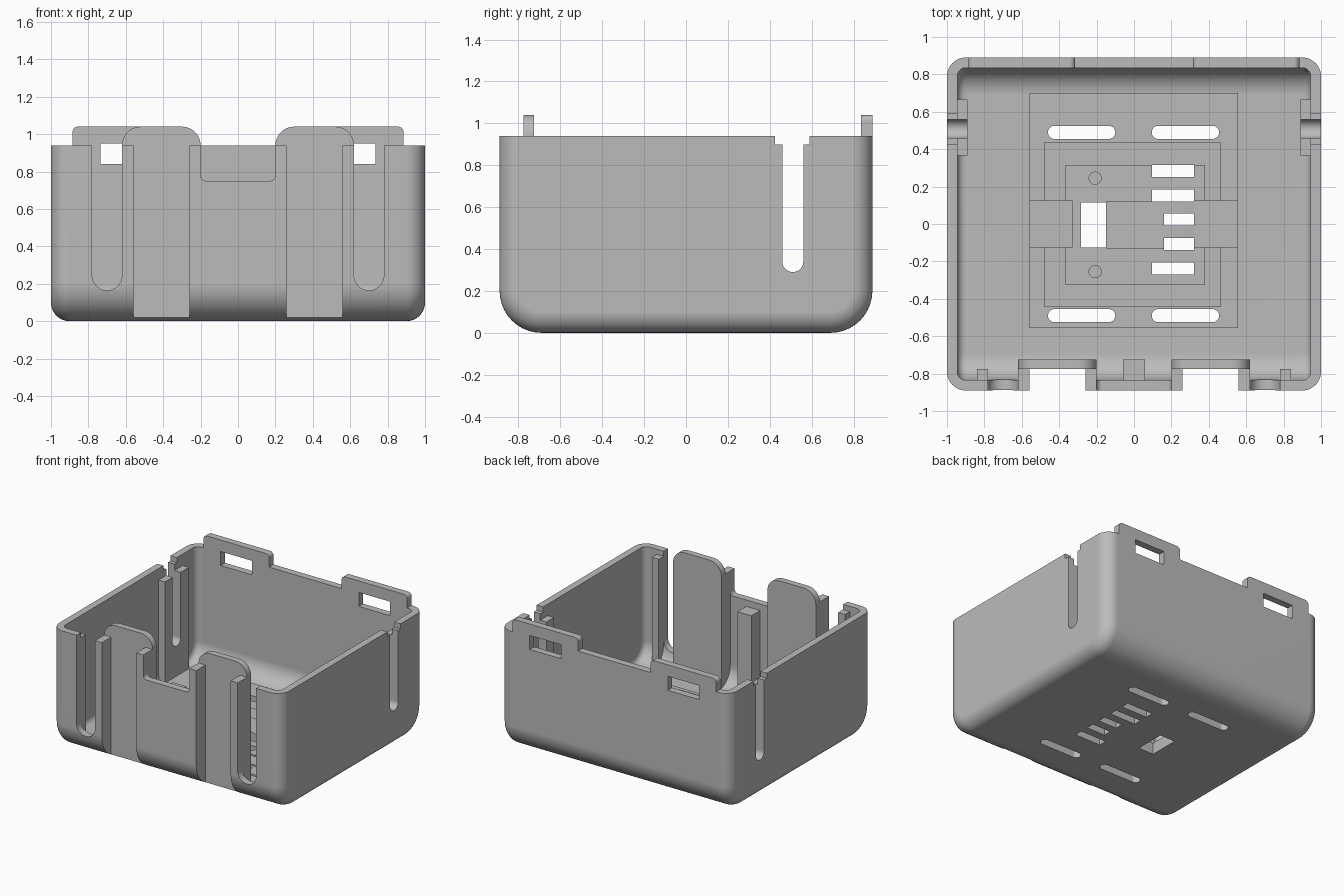
import bpy, bmesh
from math import sin, cos, pi

if "Cube" in bpy.data.objects:
    bpy.data.objects.remove(bpy.data.objects["Cube"])

grey = bpy.data.materials.new("plain_grey")
grey.use_nodes = True
colour = (0.5, 0.5, 0.5, 1)
grey.diffuse_color = colour
grey.node_tree.nodes["Principled BSDF"].inputs["Base Color"].default_value = colour

WALL, TOP, TAB_TOP = 0.055, 0.94, 1.04
ARC = 10


def make_object(name, bm):
    bmesh.ops.recalc_face_normals(bm, faces=bm.faces[:])
    mesh = bpy.data.meshes.new(name)
    bm.to_mesh(mesh)
    bm.free()
    mesh.materials.append(grey)
    obj = bpy.data.objects.new(name, mesh)
    bpy.context.scene.collection.objects.link(obj)
    return obj


def rounded(u0, u1, v0, v1, low=0, high=0):
    """Rectangle outline with separate radii for its low and high corners."""
    pts = []
    corners = ((u1, v1, high, -1, -1, 0), (u0, v1, high, 1, -1, 1),
               (u0, v0, low, 1, 1, 2), (u1, v0, low, -1, 1, 3))
    for u, v, r, su, sv, quarter in corners:
        if r == 0:
            pts.append((u, v))
            continue
        for i in range(ARC + 1):
            a = (quarter + i / ARC) * pi / 2
            p = (u + su * r + r * cos(a), v + sv * r + r * sin(a))
            if not pts or abs(p[0] - pts[-1][0]) + abs(p[1] - pts[-1][1]) > 1e-5:
                pts.append(p)
    if abs(pts[0][0] - pts[-1][0]) + abs(pts[0][1] - pts[-1][1]) < 1e-5:
        pts.pop()
    return pts


def prism(name, pts, axis, a, b):
    """Extrude a flat outline along an axis from a to b."""
    place = {"X": lambda u, v, w: (w, u, v),
             "Y": lambda u, v, w: (u, w, v),
             "Z": lambda u, v, w: (u, v, w)}[axis]
    bm = bmesh.new()
    ends = [[bm.verts.new(place(u, v, w)) for u, v in pts] for w in (a, b)]
    for ring in ends:
        bm.faces.new(ring)
    for i in range(len(pts)):
        j = (i + 1) % len(pts)
        bm.faces.new((ends[0][i], ends[0][j], ends[1][j], ends[1][i]))
    return make_object(name, bm)


def block(x0, x1, y0, y1, z0, z1):
    return prism("block", rounded(x0, x1, y0, y1), "Z", z0, z1)


def tub(name, hx, hy, base, r_long, r_end, top):
    """Trough with round long edges and rolled-over ends."""
    half = [(hx - r_end + r_end * sin(t), r_end * (1 - cos(t)))
            for t in (i / ARC * pi / 2 for i in range(ARC + 1))]
    stations = [(-x, d) for x, d in reversed(half)] + half
    bm = bmesh.new()
    rings = []
    for x, d in stations:
        pts = rounded(-hy + d, hy - d, base + d, top, low=r_long - d)
        rings.append([bm.verts.new((x, u, v)) for u, v in pts])
    bm.faces.new(rings[0])
    bm.faces.new(rings[-1])
    n = len(rings[0])
    for r, s in zip(rings, rings[1:]):
        for i in range(n):
            j = (i + 1) % n
            bm.faces.new((r[i], r[j], s[j], s[i]))
    return make_object(name, bm)


def combine(target, tool, operation="DIFFERENCE"):
    """Apply a boolean and discard the tool."""
    mod = target.modifiers.new("combine", "BOOLEAN")
    mod.operation, mod.solver, mod.object = operation, "EXACT", tool
    deps = bpy.context.evaluated_depsgraph_get()
    mesh = bpy.data.meshes.new_from_object(target.evaluated_get(deps))
    target.modifiers.clear()
    target.data = mesh
    bpy.data.objects.remove(tool)


def span(s, a, b):
    return sorted((s * a, s * b))


case = tub("open_case", 1.0, 0.89, 0, 0.2, 0.1, TOP)
cavity = tub("cavity", 1 - WALL, 0.89 - WALL, WALL, 0.145, 0.046, 1.0)

# Ribs, rails and clip pillars are kept out of the cavity
for s in (-1, 1):
    combine(cavity, block(*span(s, 0.2, 0.62), -1, -0.725, -0.1, 1.1))
    combine(cavity, block(*span(s, 0.78, 0.84), -1, -0.775, -0.1, 0.9))
    combine(cavity, block(*span(s, 0.89, 1.1), 0.365, 0.665, -0.1, 0.85))
combine(cavity, block(-0.06, 0.06, -1, -0.725, -0.1, 0.7))

# Stepped floor plates with pads, pegs and a sloped centre block
combine(cavity, block(-0.56, 0.555, -0.555, 0.7, -0.1, 0.067))
combine(cavity, block(-0.48, 0.465, -0.44, 0.435, -0.1, 0.079))
combine(cavity, block(-0.365, 0.38, -0.325, 0.315, -0.1, 0.091))
for x0, x1 in ((-0.56, -0.33), (0.32, 0.555)):
    combine(cavity, block(x0, x1, -0.125, 0.125, -0.1, 0.1))
for y in (-0.255, 0.245):
    peg = rounded(-0.243, -0.173, y - 0.035, y + 0.035, 0.035, 0.035)
    combine(cavity, prism("peg", peg, "Z", -0.1, 0.1))
wedge = [(-0.15, -0.1), (0.32, -0.1), (0.32, 0.095), (0.16, 0.125), (-0.15, 0.125)]
combine(cavity, prism("wedge", wedge, "Y", -0.13, 0.12))

combine(case, cavity)

for s in (-1, 1):
    # Front spring panels and rear latch tabs rise above the rim
    panel = rounded(*span(s, 0.2, 0.62), 0.5, TAB_TOP, high=0.1)
    combine(case, prism("panel", panel, "Y", -0.775, -0.725), "UNION")
    tab = rounded(*span(s, 0.315, 0.885), 0.8, TAB_TOP, high=0.03)
    combine(case, prism("tab", tab, "Y", 0.89 - WALL, 0.89), "UNION")

for s in (-1, 1):
    # Latch windows, front recesses and front slots
    combine(case, block(*span(s, 0.465, 0.735), 0.7, 1, 0.84, 0.95))
    combine(case, block(*span(s, 0.26, 0.56), -1, -0.775, -0.1, 1.1))
    slot = rounded(*span(s, 0.62, 0.78), 0.165, 1.1, low=0.08)
    combine(case, prism("slot", slot, "Y", -1, -0.8))
    # Side slots with a wider mouth
    slot = rounded(0.46, 0.56, 0.29, 1.1, low=0.05)
    combine(case, prism("slot", slot, "X", *span(s, 0.8, 1.1)))
    combine(case, block(*span(s, 0.8, 1.1), 0.425, 0.59, 0.9, 1.1))

# Lowered centre of the front wall
notch = rounded(-0.2, 0.2, 0.75, 1.1, low=0.03)
combine(case, prism("notch", notch, "Y", -1, -0.7))

# Long floor slots
for y in (-0.49, 0.49):
    for x0, x1 in ((-0.46, -0.1), (0.095, 0.455)):
        slot = rounded(x0, x1, y - 0.035, y + 0.035, 0.035, 0.035)
        combine(case, prism("slot", slot, "Z", -0.1, 0.3))

# Floor grille and square opening
for i in range(5):
    y = 0.283 - 0.13 * i
    x0 = 0.16 if i in (2, 3) else 0.095
    combine(case, block(x0, 0.322, y - 0.032, y + 0.032, -0.1, 0.3))
combine(case, block(-0.283, -0.15, -0.125, 0.115, -0.1, 0.3))

# Smooth the rounded edges and keep the rest crisp
bpy.ops.object.select_all(action="DESELECT")
case.select_set(True)
bpy.context.view_layer.objects.active = case
bpy.ops.object.shade_smooth_by_angle(angle=pi / 7)
weighted = case.modifiers.new("even_normals", "WEIGHTED_NORMAL")
weighted.keep_sharp = True
